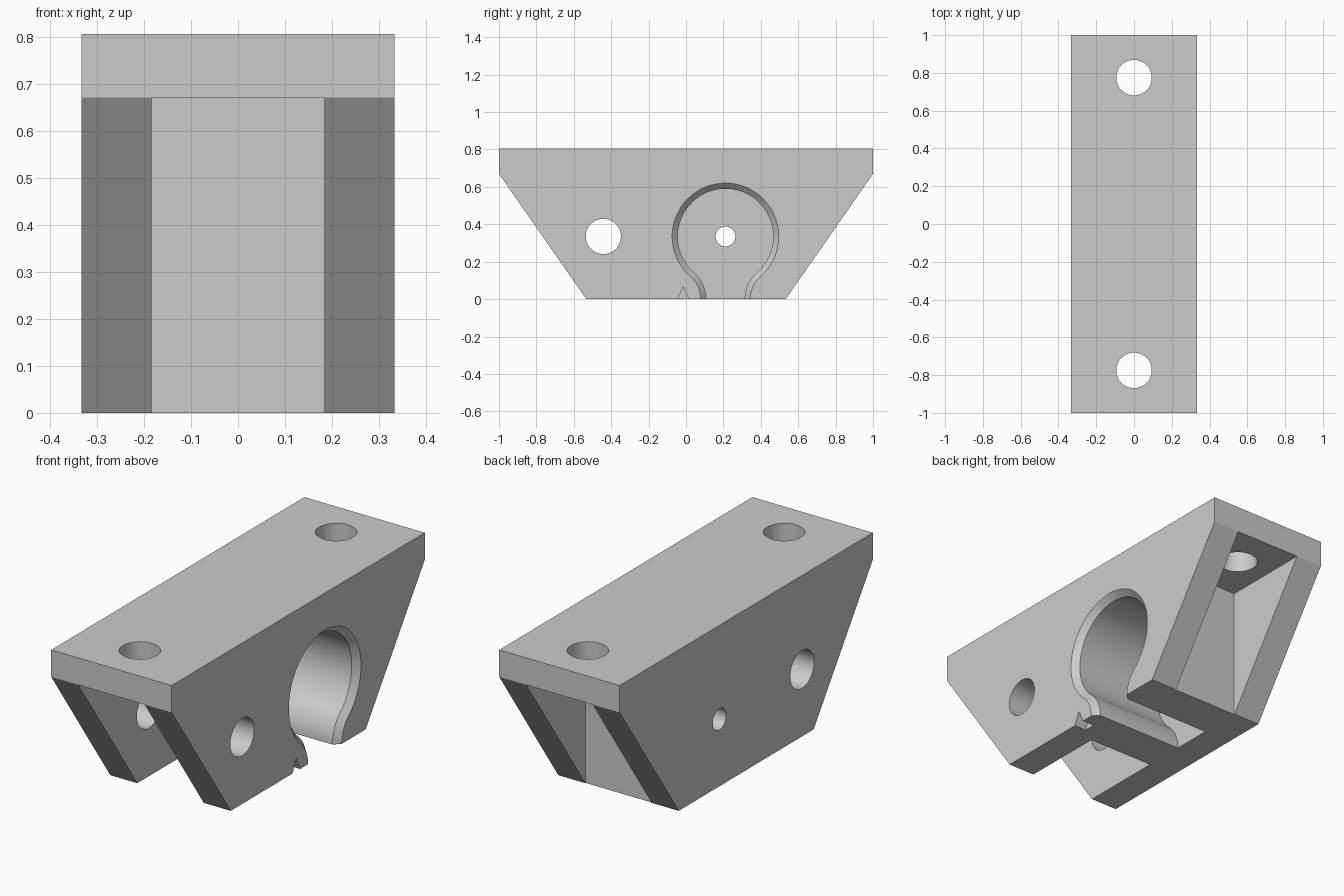
import bpy
import bmesh
from math import pi, sin, cos, atan2

if "Cube" in bpy.data.objects:
    bpy.data.objects.remove(bpy.data.objects["Cube"], do_unlink=True)

HALF_X, POCKET_X = 0.333, 0.184     # half width, half width between side walls
HEIGHT, PLATE_Z = 0.805, 0.67       # top and underside of the plate
BORE_Y, BORE_Z = 0.211, 0.335       # centre of the keyhole recess
CHAMFER = 0.03

grey = bpy.data.materials.new("plain grey")
grey.use_nodes = True
colour = (0.6, 0.6, 0.6, 1)
grey.diffuse_color = colour
grey.node_tree.nodes["Principled BSDF"].inputs["Base Color"].default_value = colour


def loft(name, rings):
    """Closed solid skinned through rings of equal point count."""
    bm = bmesh.new()
    loops = [[bm.verts.new(p) for p in ring] for ring in rings]
    for a, b in zip(loops, loops[1:]):
        for i in range(len(a)):
            j = (i + 1) % len(a)
            bm.faces.new((a[i], a[j], b[j], b[i]))
    bm.faces.new(loops[0])
    bm.faces.new(loops[-1])
    bmesh.ops.recalc_face_normals(bm, faces=bm.faces)
    mesh = bpy.data.meshes.new(name)
    bm.to_mesh(mesh)
    bm.free()
    mesh.materials.append(grey)
    obj = bpy.data.objects.new(name, mesh)
    bpy.context.collection.objects.link(obj)
    return obj


def along_x(name, profile, x0, x1):
    return loft(name, [[(x, y, z) for y, z in profile] for x in (x0, x1)])


def circle(u, v, radius, count=64):
    return [(u + radius * cos(2 * pi * i / count), v + radius * sin(2 * pi * i / count))
            for i in range(count)]


def arc(u, v, radius, start, end, count):
    return [(u + radius * cos(start + (end - start) * i / count),
             v + radius * sin(start + (end - start) * i / count)) for i in range(count + 1)]


def keyhole(grow):
    """Round bore whose neck flares smoothly into an open slot below."""
    bore, neck = 0.255 + grow, 0.1025 + grow
    fillet = (neck ** 2 + BORE_Z ** 2 - bore ** 2) / (2 * (bore - neck))
    offset = neck + fillet
    phi = atan2(BORE_Z, offset)
    right = [(neck, -0.1)] + arc(offset, 0, fillet, pi, pi - phi, 12)
    top = arc(0, BORE_Z, bore, -phi, pi + phi, 64)[1:-1]
    left = [(-y, z) for y, z in reversed(right)]
    return [(BORE_Y + y, z) for y, z in right + top + left]


# Bracket body: trapezoid with a straight-edged top plate
half_profile = [(0.533, 0), (1, PLATE_Z), (1, HEIGHT)]
body = along_x("bracket_body",
               half_profile + [(-y, z) for y, z in reversed(half_profile)],
               -HALF_X, HALF_X)

cutters = []

# Open pockets at the front and back, between the side walls
for label, y0, y1 in (("front", -1.2, -0.1), ("back", 0.53, 1.2)):
    box = [(y0, -0.1), (y1, -0.1), (y1, PLATE_Z), (y0, PLATE_Z)]
    cutters.append(along_x(label + "_pocket_cutter", box, -POCKET_X, POCKET_X))

# Keyhole recess with a chamfered rim
sections = ((-POCKET_X, 0), (HALF_X - CHAMFER, 0),
            (HALF_X, CHAMFER), (HALF_X + 0.05, CHAMFER))
cutters.append(loft("keyhole_cutter",
                    [[(x, y, z) for y, z in keyhole(g)] for x, g in sections]))

# Cross holes: small one behind the recess, larger one through both walls
cutters.append(along_x("small_hole_cutter", circle(BORE_Y, BORE_Z, 0.053), -0.5, 0))
cutters.append(along_x("cross_hole_cutter", circle(-0.442, BORE_Z, 0.094), -0.5, 0.5))

# Mounting holes through the top plate
for side in (-1, 1):
    ring = circle(0, side * 0.775, 0.094)
    cutters.append(loft("mounting_hole_cutter",
                        [[(x, y, z) for x, y in ring] for z in (0.6, 0.9)]))

# Small triangular marker notch in the lower edge
notch = [(-0.061, -0.035), (0.031, -0.035), (-0.015, 0.065)]
cutters.append(along_x("notch_cutter", notch, HALF_X - 0.066, HALF_X + 0.05))

# Cut everything, then discard the cutters
bpy.context.view_layer.objects.active = body
for cutter in cutters:
    cutter.hide_render = True
    mod = body.modifiers.new(cutter.name, "BOOLEAN")
    mod.operation = "DIFFERENCE"
    mod.solver = "EXACT"
    mod.object = cutter
    bpy.ops.object.modifier_apply(modifier=mod.name)
    bpy.data.objects.remove(cutter, do_unlink=True)

bpy.ops.object.select_all(action="DESELECT")
body.select_set(True)
bpy.ops.object.shade_smooth_by_angle(angle=pi / 6)
